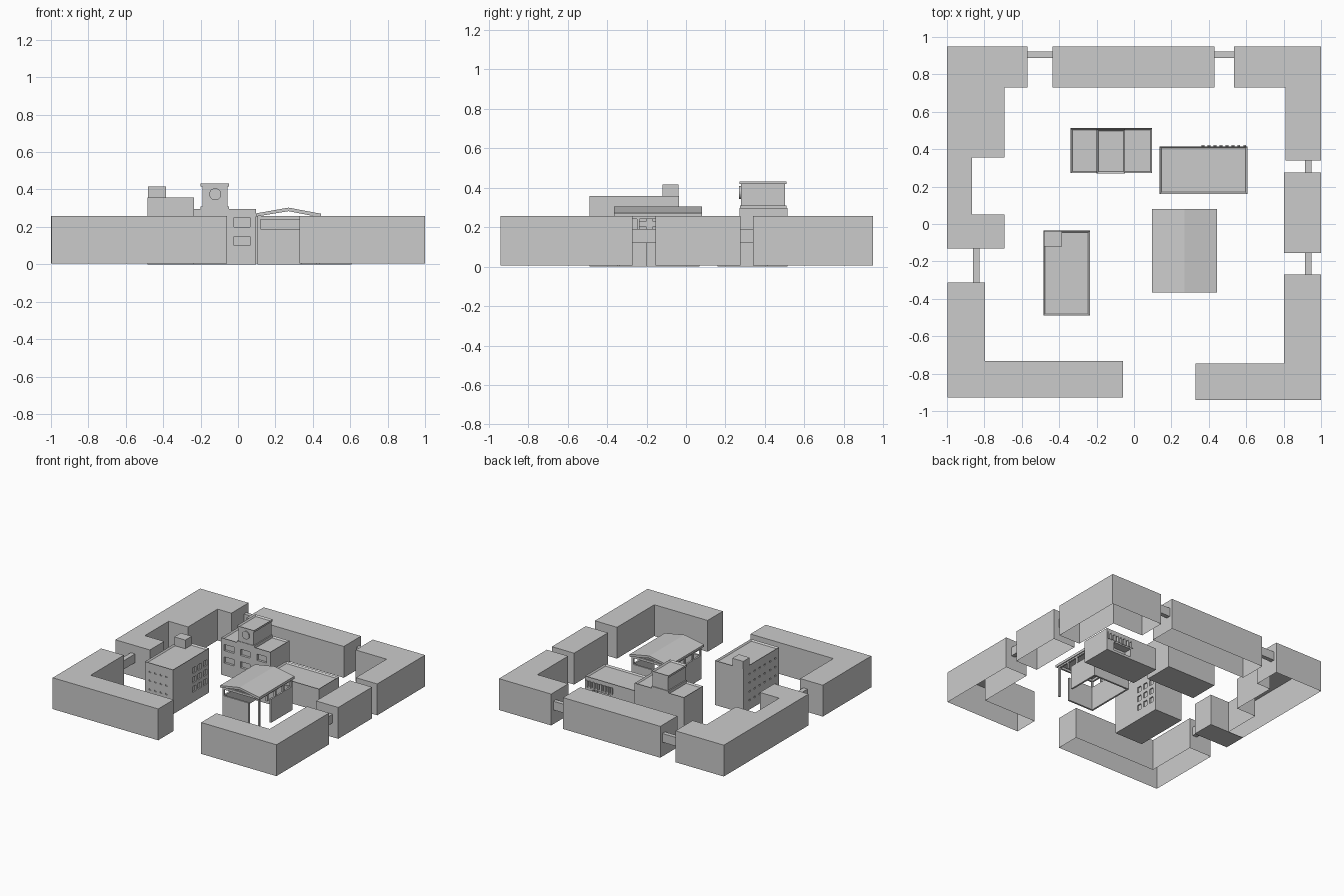
import bpy, bmesh, math
from mathutils import Vector

if "Cube" in bpy.data.objects:
    bpy.data.objects.remove(bpy.data.objects["Cube"])


def finish(bm, name):
    bmesh.ops.recalc_face_normals(bm, faces=bm.faces)
    me = bpy.data.meshes.new(name)
    bm.to_mesh(me)
    bm.free()
    ob = bpy.data.objects.new(name, me)
    bpy.context.collection.objects.link(ob)
    return ob


def prism(name, pts, z0, z1, bottom=True, parapet=0.0):
    """Extrude a plan outline; optional open underside and sunken roof."""
    bm = bmesh.new()
    base = bm.faces.new([bm.verts.new((x, y, z0)) for x, y in pts])
    top = bmesh.ops.extrude_face_region(bm, geom=[base], use_keep_orig=True)['geom']
    bmesh.ops.translate(bm, verts=[v for v in top if isinstance(v, bmesh.types.BMVert)],
                        vec=(0, 0, z1 - z0))
    roof = [f for f in top if isinstance(f, bmesh.types.BMFace)]
    bm.normal_update()
    if parapet:
        bmesh.ops.recalc_face_normals(bm, faces=bm.faces)
        bmesh.ops.inset_region(bm, faces=roof, thickness=parapet, use_even_offset=True)
        bmesh.ops.translate(bm, verts=roof[0].verts[:], vec=(0, 0, -0.012))
    if not bottom:
        bmesh.ops.delete(bm, geom=[base], context='FACES_ONLY')
    return finish(bm, name)


def rect(x0, x1, y0, y1):
    return [(x0, y0), (x1, y0), (x1, y1), (x0, y1)]


def box(name, x0, x1, y0, y1, z0, z1, **kw):
    return prism(name, rect(x0, x1, y0, y1), z0, z1, **kw)


def carve(ob, boxes):
    """Cut recesses given as (x0, x1, y0, y1, z0, z1)."""
    bm = bmesh.new()
    for x0, x1, y0, y1, z0, z1 in boxes:
        vs = bmesh.ops.create_cube(bm, size=1)['verts']
        bmesh.ops.scale(bm, verts=vs, vec=(x1 - x0, y1 - y0, z1 - z0))
        bmesh.ops.translate(bm, verts=vs,
                            vec=Vector((x0 + x1, y0 + y1, z0 + z1)) / 2)
    cut = finish(bm, "cutter")
    cut.hide_render = True
    mod = ob.modifiers.new("openings", 'BOOLEAN')
    mod.object, mod.operation, mod.solver = cut, 'DIFFERENCE', 'EXACT'
    dg = bpy.context.evaluated_depsgraph_get()
    me = bpy.data.meshes.new_from_object(ob.evaluated_get(dg))
    ob.modifiers.clear()
    ob.data = me
    bpy.data.objects.remove(cut)


# Perimeter blocks, hollow underneath
H = 0.257
ring = {
    "north_block": rect(-0.435, 0.43, 0.73, 0.948),
    "northeast_block": [(0.535, 0.73), (0.81, 0.73), (0.81, 0.34), (1, 0.34),
                        (1, 0.948), (0.535, 0.948)],
    "east_block": rect(0.803, 1, -0.155, 0.275),
    "southeast_block": [(0.33, -0.94), (1, -0.94), (1, -0.27), (0.803, -0.27),
                        (0.803, -0.745), (0.33, -0.745)],
    "southwest_block": [(-0.998, -0.928), (-0.06, -0.928), (-0.06, -0.733),
                        (-0.797, -0.733), (-0.797, -0.312), (-0.998, -0.312)],
    "northwest_block": [(-1, -0.13), (-0.693, -0.13), (-0.693, 0.052), (-0.865, 0.052),
                        (-0.865, 0.355), (-0.693, 0.355), (-0.693, 0.73),
                        (-0.57, 0.73), (-0.57, 0.948), (-1, 0.948)],
}
for name, pts in ring.items():
    prism(name, pts, 0.005, H, bottom=False)
box("west_floor", -1, -0.693, -0.13, 0.052, 0.005, 0.008)

# Bridges between the blocks
for i, r in enumerate([(-0.57, -0.435, 0.888, 0.922), (0.43, 0.535, 0.888, 0.922),
                       (-0.862, -0.825, -0.312, -0.13), (0.915, 0.95, 0.275, 0.34),
                       (0.915, 0.95, -0.27, -0.155)]):
    box(f"bridge_{i}", *r, 0.12, 0.19)

# West office building with window grids and roof hut
office = box("office", -0.485, -0.235, -0.49, -0.035, 0, 0.357, parapet=0.01)
cuts = []
for z in (0.08, 0.155, 0.23):
    for y in (-0.24, -0.17, -0.10):
        cuts.append((-0.245, -0.22, y, y + 0.04, z, z + 0.045))
for z in (0.07, 0.14, 0.21, 0.28):
    for k in range(6):
        y = -0.45 + k * 0.065
        cuts.append((-0.5, -0.478, y, y + 0.02, z, z + 0.012))
    for k in range(4):
        x = -0.45 + k * 0.05
        cuts.append((x, x + 0.018, -0.5, -0.483, z, z + 0.012))
carve(office, cuts)
box("roof_hut", -0.482, -0.385, -0.12, -0.038, 0.34, 0.415)

# Main hall with a clock tower
hall = box("hall", -0.34, 0.097, 0.272, 0.513, 0, 0.297, parapet=0.01)
carve(hall, [(x - 0.043, x + 0.043, 0.25, 0.29, z, z + 0.05)
             for x in (-0.27, -0.125, 0.022) for z in (0.1, 0.2)])
box("hall_tower", -0.19, -0.055, 0.278, 0.502, 0.28, 0.42)
box("tower_cornice", -0.2, -0.047, 0.27, 0.508, 0.417, 0.432, parapet=0.01)
box("tower_plinth", -0.2, -0.047, 0.274, 0.508, 0.28, 0.308)
bm = bmesh.new()
bmesh.ops.create_cone(bm, cap_ends=True, segments=24, radius1=0.032, radius2=0.032, depth=0.012)
clock = finish(bm, "clock_face")
clock.location = (-0.122, 0.275, 0.375)
clock.rotation_euler = (math.pi / 2, 0, 0)

# Low annex with a strip of fins and a recessed porch on the back
annex = box("annex", 0.137, 0.607, 0.16, 0.415, 0, 0.18, parapet=0.01)
carve(annex, [(0.36, 0.6, 0.402, 0.43, 0.1, 0.145), (0.38, 0.54, 0.35, 0.43, 0.02, 0.085)])
for i in range(8):
    x = 0.362 + i * 0.032
    box(f"annex_fin_{i}", x, x + 0.014, 0.4, 0.422, 0.095, 0.15)

# Open pavilion: gabled roof on posts above low walls
bm = bmesh.new()
gable = [(0.095, 0.255), (0.27, 0.284), (0.445, 0.25),
         (0.445, 0.27), (0.27, 0.303), (0.095, 0.272)]
f = bm.faces.new([bm.verts.new((x, -0.365, z)) for x, z in gable])
new = bmesh.ops.extrude_face_region(bm, geom=[f], use_keep_orig=True)['geom']
bmesh.ops.translate(bm, verts=[v for v in new if isinstance(v, bmesh.types.BMVert)],
                    vec=(0, 0.445, 0))
finish(bm, "pavilion_roof")
X0, X1, Y0, Y1, T = 0.105, 0.435, -0.35, 0.068, 0.014
box("pavilion_front_wall", X0, 0.34, Y0, Y0 + T, 0, 0.19)
box("pavilion_back_wall", X0, X1, Y1 - T, Y1, 0, 0.19)
box("pavilion_west_wall", X0, X0 + T, Y0 + T, Y1 - T, 0, 0.19)
box("pavilion_east_wall", X1 - T, X1, -0.2, Y1 - T, 0, 0.19)
for i, y in enumerate((Y0, Y1 - T)):
    box(f"pavilion_cross_beam_{i}", X0 + T, X1 - T, y, y + T, 0.24, 0.258)
for i, x in enumerate((X0, X1 - T)):
    box(f"pavilion_side_beam_{i}", x, x + T, Y0, Y1, 0.24, 0.258)
    for k in range(5):
        y = Y0 + k * (Y1 - T - Y0) / 4
        low = 0 if (i and k < 1) else 0.19
        box(f"pavilion_post_{i}_{k}", x, x + T, y, y + T, low, 0.24)
